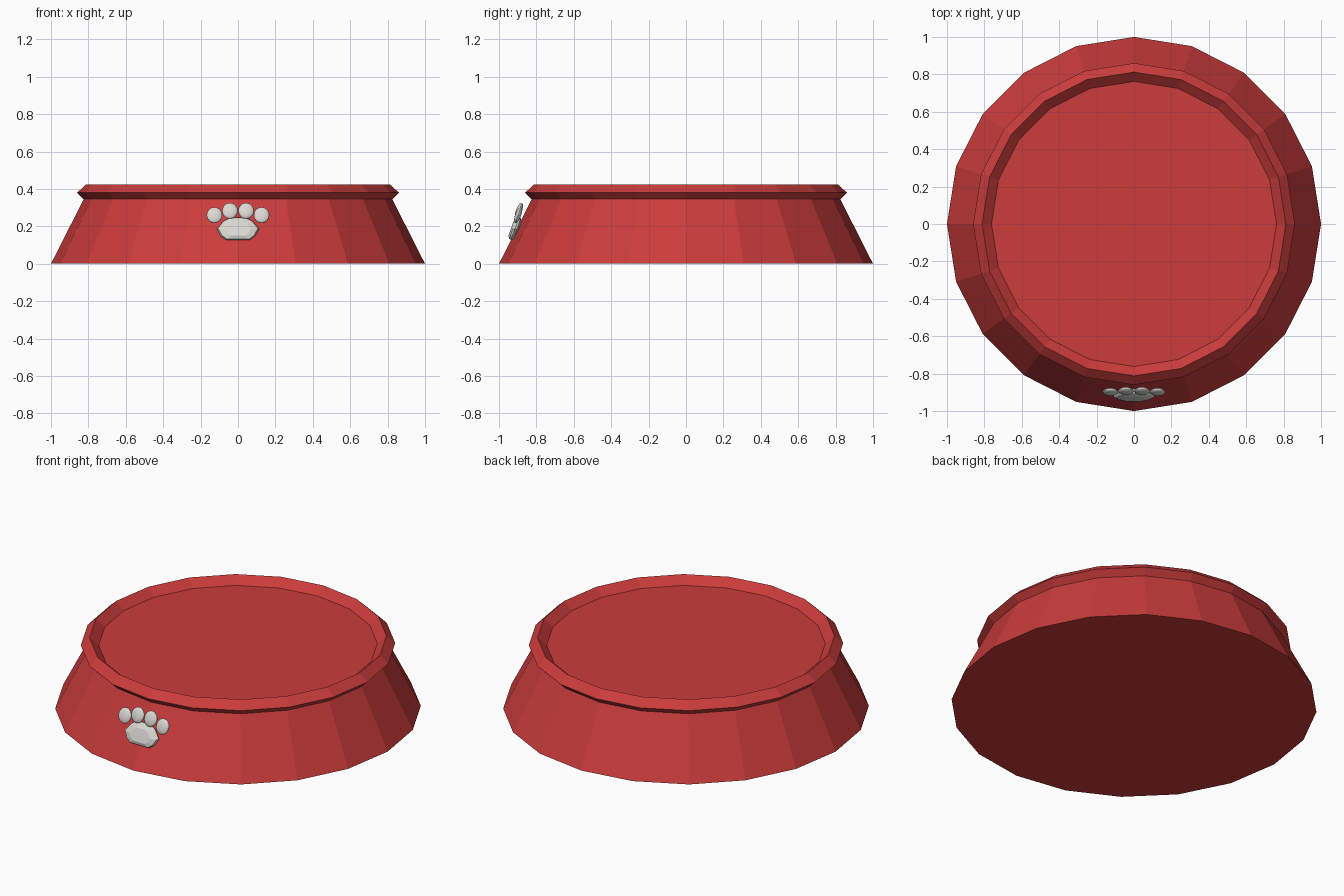
import bpy, bmesh, math
from mathutils import Matrix, Vector

if "Cube" in bpy.data.objects:
    bpy.data.objects.remove(bpy.data.objects["Cube"])


def material(name, rgb):
    m = bpy.data.materials.new(name)
    m.diffuse_color = (*rgb, 1)
    m.use_nodes = True
    m.node_tree.nodes["Principled BSDF"].inputs["Base Color"].default_value = m.diffuse_color
    return m


RED = material("bowl red", (0.60, 0.045, 0.045))
WHITE = material("paw off white", (0.70, 0.69, 0.65))


def finish(bm, name, mat):
    bmesh.ops.recalc_face_normals(bm, faces=bm.faces)
    me = bpy.data.meshes.new(name)
    bm.to_mesh(me)
    bm.free()
    me.materials.append(mat)
    ob = bpy.data.objects.new(name, me)
    bpy.context.collection.objects.link(ob)
    return ob


def loft(bm, rings):
    """Skin between rings of equal length and cap both ends."""
    rings = [[bm.verts.new(p) for p in r] for r in rings]
    for a, b in zip(rings, rings[1:]):
        for i in range(len(a)):
            j = (i + 1) % len(a)
            bm.faces.new((a[i], a[j], b[j], b[i]))
    bm.faces.new(rings[0])
    bm.faces.new(rings[-1])


# Bowl: 20-sided turned profile, base to rim to shallow floor
SIDES = 20
profile = [(1.0, 0), (0.825, 0.345), (0.86, 0.38), (0.812, 0.425), (0.762, 0.38)]
bm = bmesh.new()
loft(bm, [[(r * math.cos(math.tau * i / SIDES), r * math.sin(math.tau * i / SIDES), z)
           for i in range(SIDES)] for r, z in profile])
finish(bm, "bowl", RED)

# Paw toes: flattened spheres leaning with the wall
lean = Matrix.Rotation(-math.radians(20), 4, 'X')
for side, s in (("left", -1), ("right", 1)):
    for label, x, z in (("inner", 0.043, 0.283), ("outer", 0.126, 0.26)):
        bm = bmesh.new()
        bmesh.ops.create_uvsphere(bm, u_segments=16, v_segments=10, radius=1)
        bm.transform(Matrix.Translation((s * x, -0.893 - (0.283 - z) * 0.2, z)) @ lean
                     @ Matrix.Diagonal((0.042, 0.016, 0.045, 1)))
        finish(bm, f"{label}_toe_{side}", WHITE)

# Paw main pad: flared outline, chamfered towards front and back
half = [(0.065, 0.128), (0.092, 0.148), (0.113, 0.185), (0.078, 0.228), (0.04, 0.248)]
outline = half + [(-x, z) for x, z in reversed(half)]
centre = Vector((0, 0.185))


def pad_ring(depth, scale):
    pts = [centre + (Vector(p) - centre) * scale for p in outline]
    return [(x, -0.915 + (z - 0.185) * 0.35 + depth, z) for x, z in pts]


bm = bmesh.new()
loft(bm, [pad_ring(-0.022, 0.6), pad_ring(-0.012, 0.92), pad_ring(0, 1),
          pad_ring(0.012, 0.92), pad_ring(0.02, 0.6)])
finish(bm, "paw_pad", WHITE)
